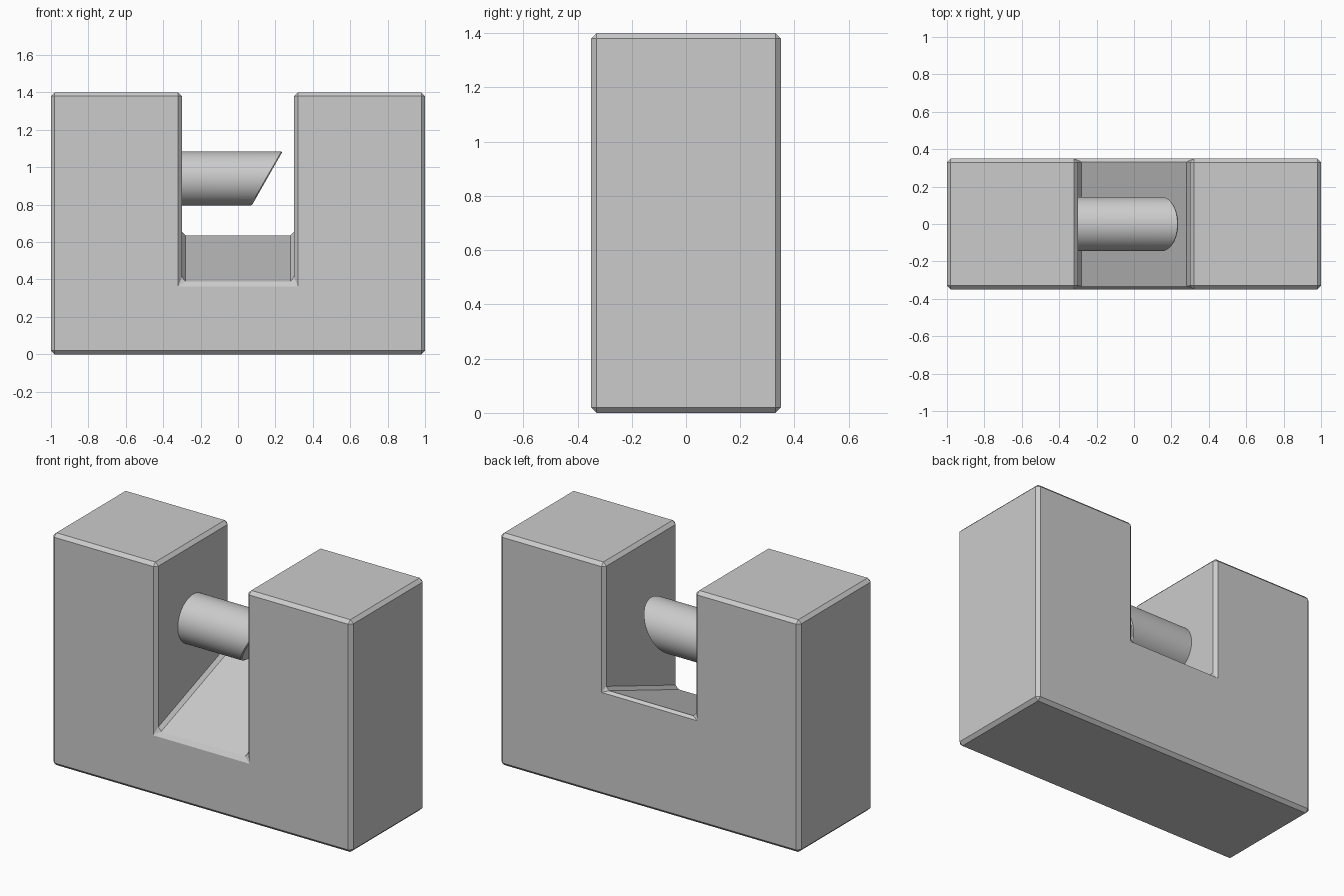
import bpy
import bmesh
from mathutils import Matrix

default_cube = bpy.data.objects.get("Cube")
if default_cube:
    bpy.data.objects.remove(default_cube, do_unlink=True)

WIDTH, DEPTH, HEIGHT = 1.0, 0.35, 1.4       # half width, half depth, full height
SLOT = 0.3                                  # half width of the slot
FLOOR_FRONT, FLOOR_BACK = 0.383, 0.642      # sloping slot floor
BOLT_RADIUS, BOLT_Z = 0.145, 0.94
BOLT_ROOT, BOLT_TIP = -0.31, 0.156
TIP_SLANT = 0.57                            # tip shift in x per unit of height

grey = bpy.data.materials.new("plain_grey")
colour = (0.6, 0.6, 0.6, 1)
grey.use_nodes = True
grey.diffuse_color = colour
grey.node_tree.nodes["Principled BSDF"].inputs["Base Color"].default_value = colour


def finish(name, bm, bevel, smooth):
    """Turn a bmesh into an object with chamfered edges."""
    bmesh.ops.recalc_face_normals(bm, faces=bm.faces)
    mesh = bpy.data.meshes.new(name)
    bm.to_mesh(mesh)
    bm.free()
    mesh.materials.append(grey)
    obj = bpy.data.objects.new(name, mesh)
    bpy.context.collection.objects.link(obj)
    mod = obj.modifiers.new("chamfer", "BEVEL")
    mod.width = bevel
    mod.segments = 1
    mod.limit_method = "ANGLE"
    if smooth:
        bpy.ops.object.select_all(action="DESELECT")
        obj.select_set(True)
        bpy.context.view_layer.objects.active = obj
        bpy.ops.object.shade_smooth_by_angle()
    return obj


# U-shaped housing: one profile per side, with the slot floor rising to the back
def u_profile(floor):
    half = [(WIDTH, 0), (WIDTH, HEIGHT), (SLOT, HEIGHT), (SLOT, floor)]
    return half + [(-x, z) for x, z in reversed(half)]


bm = bmesh.new()
front = [bm.verts.new((x, -DEPTH, z)) for x, z in u_profile(FLOOR_FRONT)]
back = [bm.verts.new((x, DEPTH, z)) for x, z in u_profile(FLOOR_BACK)]
bm.faces.new(front)
bm.faces.new(back)
for i in range(len(front)):
    j = (i + 1) % len(front)
    bm.faces.new((front[i], front[j], back[j], back[i]))
finish("housing", bm, 0.02, False)

# Round latch bolt with a slanted tip
bm = bmesh.new()
bmesh.ops.create_cone(bm, cap_ends=True, segments=64, radius1=BOLT_RADIUS,
                      radius2=BOLT_RADIUS, depth=1,
                      matrix=Matrix.Rotation(1.5707963, 4, "Y"))
for v in bm.verts:
    v.co.x = BOLT_TIP + TIP_SLANT * v.co.z if v.co.x > 0 else BOLT_ROOT
    v.co.z += BOLT_Z
finish("latch_bolt", bm, 0.006, True)
